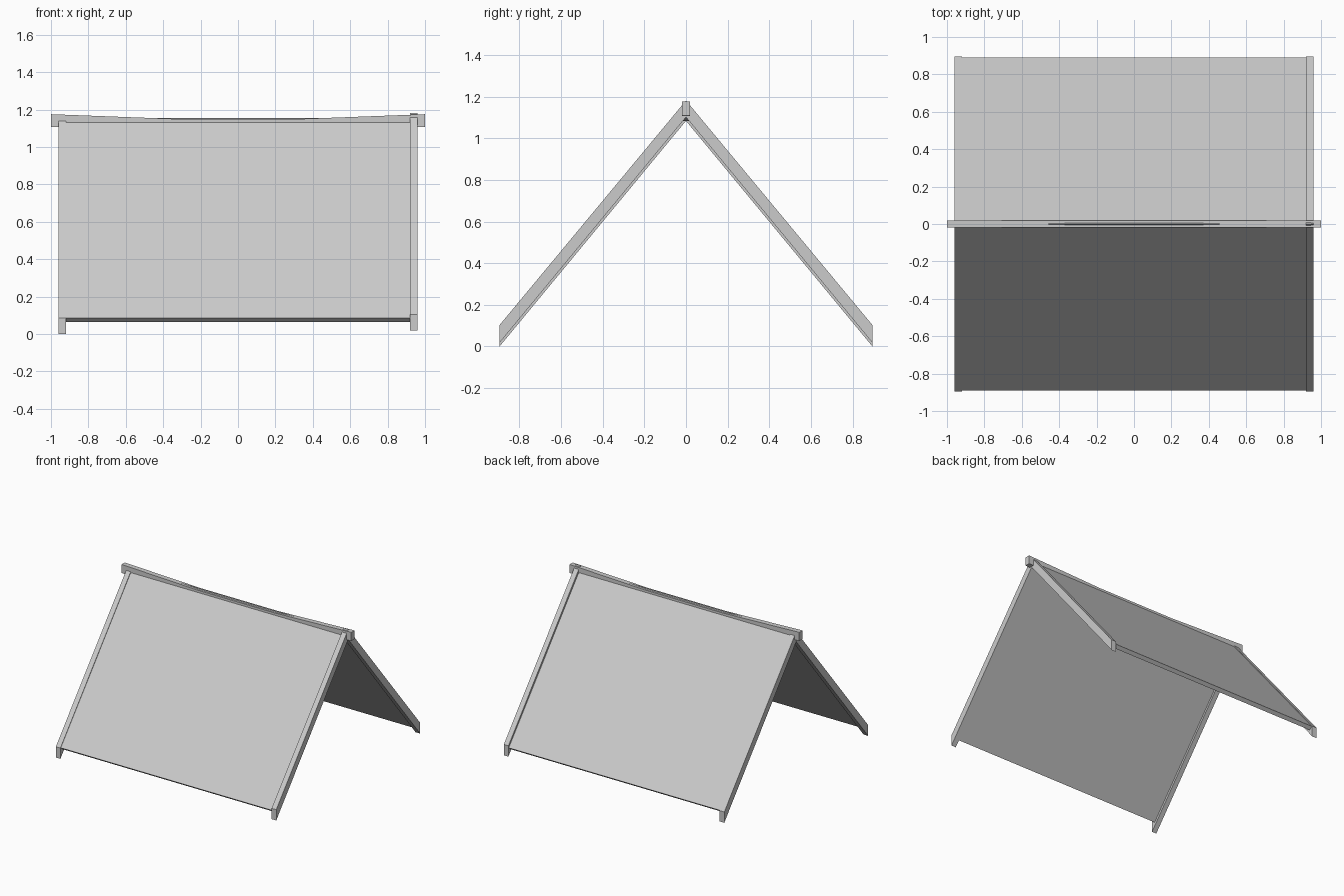
import bpy
import bmesh

if "Cube" in bpy.data.objects:
    bpy.data.objects.remove(bpy.data.objects["Cube"], do_unlink=True)

grey = bpy.data.materials.new("pale grey")
grey.use_nodes = True
colour = (0.6, 0.6, 0.6, 1)
grey.diffuse_color = colour
grey.node_tree.nodes["Principled BSDF"].inputs["Base Color"].default_value = colour


def loft(name, sections):
    """Solid skinned through matching closed cross-sections."""
    bm = bmesh.new()
    rings = [[bm.verts.new(p) for p in ring] for ring in sections]
    n = len(rings[0])
    for a, b in zip(rings, rings[1:]):
        for i in range(n):
            j = (i + 1) % n
            bm.faces.new((a[i], a[j], b[j], b[i]))
    # Caps are split into two halves, as the gable outline is concave
    for ring in (rings[0], rings[-1]):
        if n == 6:
            bm.faces.new((ring[0], ring[1], ring[4], ring[5]))
            bm.faces.new((ring[1], ring[2], ring[3], ring[4]))
        else:
            bm.faces.new(ring)
    bmesh.ops.recalc_face_normals(bm, faces=bm.faces)
    mesh = bpy.data.meshes.new(name)
    bm.to_mesh(mesh)
    bm.free()
    mesh.materials.append(grey)
    obj = bpy.data.objects.new(name, mesh)
    bpy.context.collection.objects.link(obj)
    return obj


def gable(name, x0, x1, outer, inner):
    """Inverted V; outer and inner give (half span, eave z, apex z)."""
    (yo, zo, ao), (yi, zi, ai) = outer, inner
    outline = [(-yo, zo), (0, ao), (yo, zo), (yi, zi), (0, ai), (-yi, zi)]
    return loft(name, [[(x, y, z) for y, z in outline] for x in (x0, x1)])


# End rafters with plumb-cut feet; the left pair sits slightly higher
for name, x, lift in (("right_rafters", -0.94, 0), ("left_rafters", 0.94, 0.018)):
    gable(name, x - 0.02, x + 0.02,
          (0.895, 0.085 + lift, 1.163 + lift), (0.895, lift, 1.083 + lift))

# Roof slopes with square-cut eaves
gable("roof_slopes", -0.92, 0.92, (0.89, 0.085, 1.156), (0.866, 0.065, 1.108))

# Sagging ridge beam
spine = [(-1, 0), (-0.34, -0.025), (0.34, -0.025), (1, 0)]
loft("ridge_beam", [[(x, -0.02, 1.108 + s), (x, 0.02, 1.108 + s),
                     (x, 0.02, 1.175 + s), (x, -0.02, 1.175 + s)] for x, s in spine])
